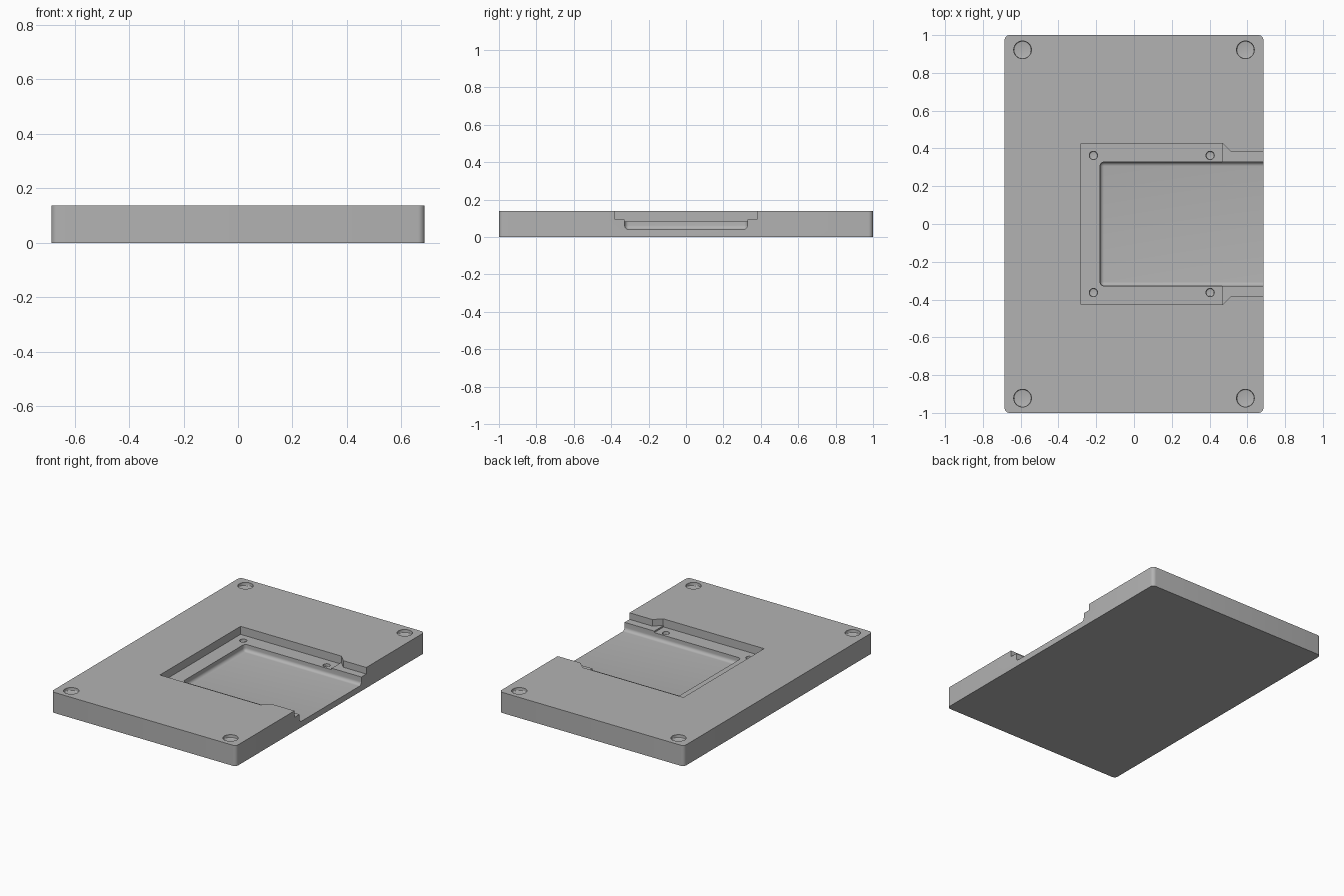
import bpy, bmesh, math

if "Cube" in bpy.data.objects:
    bpy.data.objects.remove(bpy.data.objects["Cube"])

H = 0.138          # plate thickness
TOP = H + 0.05     # cutters rise above the top face

grey = bpy.data.materials.new("light grey")
grey.diffuse_color = (0.45, 0.45, 0.45, 1)
grey.use_nodes = True
grey.node_tree.nodes["Principled BSDF"].inputs["Base Color"].default_value = grey.diffuse_color


def prism(name, pts, z0, z1, radius=0, segs=6, pick=None):
    """Extrude an outline from z0 to z1 and round the edges chosen by pick."""
    bm = bmesh.new()
    face = bm.faces.new([bm.verts.new((x, y, z0)) for x, y in pts])
    ext = bmesh.ops.extrude_face_region(bm, geom=[face])["geom"]
    for v in ext:
        if isinstance(v, bmesh.types.BMVert):
            v.co.z = z1
    bmesh.ops.recalc_face_normals(bm, faces=bm.faces)
    if pick:
        edges = [e for e in bm.edges if pick(e.verts[0].co, e.verts[1].co)]
        bmesh.ops.bevel(bm, geom=edges, offset=radius, segments=segs,
                        profile=0.5, affect='EDGES')
    mesh = bpy.data.meshes.new(name)
    bm.to_mesh(mesh)
    bm.free()
    ob = bpy.data.objects.new(name, mesh)
    mesh.materials.append(grey)
    bpy.context.collection.objects.link(ob)
    return ob


def rect(x0, x1, y):
    return [(x0, -y), (x1, -y), (x1, y), (x0, y)]


def circle(cx, cy, r, n=32):
    return [(cx + r * math.cos(2 * math.pi * i / n),
             cy + r * math.sin(2 * math.pi * i / n)) for i in range(n)]


def upright(a, b):
    return abs(a.z - b.z) > 0.01


def cut(target, cutter):
    mod = target.modifiers.new("cut", 'BOOLEAN')
    mod.operation = 'DIFFERENCE'
    mod.solver = 'EXACT'
    mod.object = cutter
    bpy.context.view_layer.objects.active = target
    bpy.ops.object.modifier_apply(modifier=mod.name)
    bpy.data.objects.remove(cutter)


# Plate with rounded upright corners
plate = prism("base_plate", rect(-0.685, 0.685, 1.0), 0, H, 0.025, 6, upright)

# Recessed ledge, sharp-cornered
cut(plate, prism("ledge_cutter", rect(-0.28, 0.465, 0.427), 0.084, TOP))

# Shallower exit channel, narrowing with a chamfer
half = [(0.80, 0.38), (0.515, 0.38), (0.468, 0.427), (0.40, 0.427)]
outline = half + [(x, -y) for x, y in reversed(half)]
cut(plate, prism("channel_cutter", outline, 0.094, TOP))

# Deep pocket open to the right, with rounded floor edges and inner corners
cut(plate, prism("pocket_cutter", rect(-0.18, 0.80, 0.328), 0.04, TOP, 0.022, 6,
                 lambda a, b: max(a.x, b.x) < 0 or max(a.z, b.z) < 0.05))

# Blind holes: four at the plate corners, four on the ledge
for sy in (-1, 1):
    for x, y, r, top, depth in ((-0.59, 0.922, 0.047, H, 0.022),
                                (0.59, 0.922, 0.047, H, 0.022),
                                (-0.215, 0.363, 0.022, 0.084, 0.018),
                                (0.403, 0.363, 0.022, 0.084, 0.018)):
        floor = top - depth
        cut(plate, prism("hole_cutter", circle(x, sy * y, r), floor, TOP, 0.006, 3,
                         lambda a, b: max(a.z, b.z) < floor + 0.001))

# Smooth fillets, keep hard edges
bpy.ops.object.select_all(action='DESELECT')
plate.select_set(True)
bpy.context.view_layer.objects.active = plate
bpy.ops.object.shade_smooth_by_angle(angle=math.radians(30))
